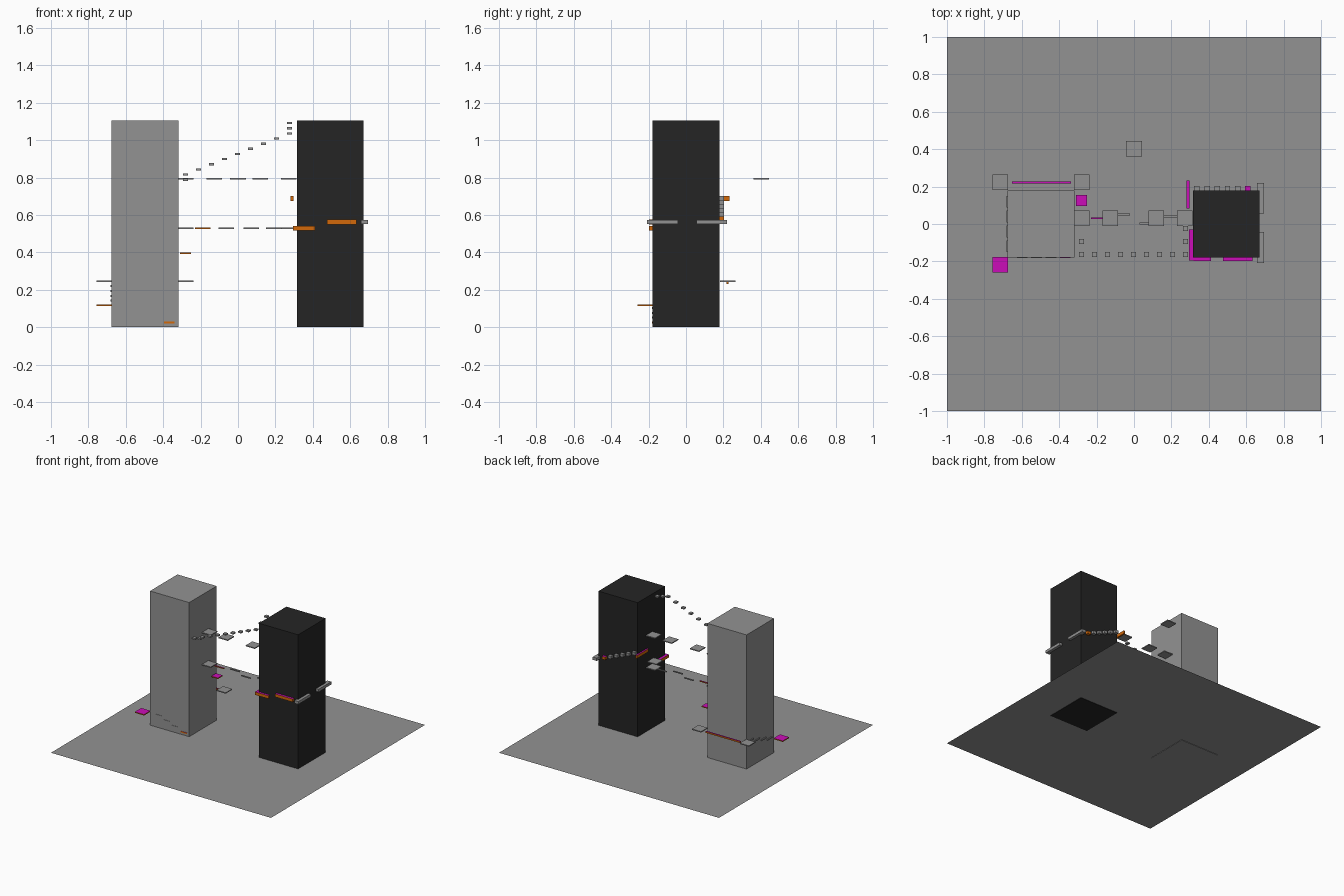
import bpy, bmesh

if "Cube" in bpy.data.objects:
    bpy.data.objects.remove(bpy.data.objects["Cube"])


def material(name, rgb):
    m = bpy.data.materials.new(name)
    m.diffuse_color = (*rgb, 1)
    m.use_nodes = True
    m.node_tree.nodes["Principled BSDF"].inputs["Base Color"].default_value = m.diffuse_color
    return m


GREY = material("mid_grey", (0.29, 0.29, 0.29))
DARK = material("near_black", (0.018, 0.018, 0.018))
ORANGE = material("orange", (0.65, 0.14, 0.003))
MAGENTA = material("magenta", (0.60, 0.004, 0.48))


def box(name, centre, size, mats=(GREY,)):
    """Box; a second material, when given, goes on the upward face."""
    bm = bmesh.new()
    bmesh.ops.create_cube(bm, size=1)
    bm.normal_update()
    for v in bm.verts:
        v.co = [c + s * k for c, s, k in zip(centre, size, v.co)]
    if len(mats) > 1:
        for f in bm.faces:
            f.material_index = int(f.normal.z > 0.5)
    me = bpy.data.meshes.new(name)
    bm.to_mesh(me)
    bm.free()
    for m in mats:
        me.materials.append(m)
    ob = bpy.data.objects.new(name, me)
    bpy.context.collection.objects.link(ob)
    return ob


HOT = (ORANGE, MAGENTA)

# Ground sheet
bm = bmesh.new()
bmesh.ops.create_grid(bm, x_segments=1, y_segments=1, size=1)
for v in bm.verts:
    v.co.z = 0.003
me = bpy.data.meshes.new("ground_sheet")
bm.to_mesh(me)
bm.free()
me.materials.append(GREY)
bpy.context.collection.objects.link(bpy.data.objects.new("ground_sheet", me))

# Two towers
TOWER = (0.356, 0.356, 1.105)
box("light_tower", (-0.497, 0, 0.5525), TOWER)
box("dark_tower", (0.493, 0, 0.5525), TOWER, (DARK,))

# Thin ledges climbing the front and left sides of the light tower
for i in range(4):
    box("front_ledge", (-0.367 - 0.077 * i, -0.177, 0.025 + 0.026 * i),
        (0.057, 0.008, 0.011), HOT if i == 0 else (GREY,))
    box("left_ledge", (-0.677, -0.12 + 0.08 * i, 0.142 + 0.026 * i), (0.008, 0.062, 0.011))

# Square landing plates
P = 0.083
for x, y, z, size, mats in [
    (-0.715, -0.217, 0.117, P, HOT),
    (-0.715, 0.222, 0.245, P, (GREY,)),
    (-0.280, 0.222, 0.245, P, (GREY,)),
    (-0.280, 0.126, 0.395, 0.06, HOT),
    (-0.280, 0.030, 0.530, P, (GREY,)),
    (0.272, 0.030, 0.530, P, (GREY,)),
    (-0.280, 0.030, 0.793, P, (GREY,)),
    (-0.127, 0.030, 0.793, P, (GREY,)),
    (0.000, 0.402, 0.793, P, (GREY,)),
    (0.120, 0.030, 0.793, P, (GREY,)),
    (0.272, 0.030, 0.793, P, (GREY,)),
]:
    box("landing_plate", (x, y, z), (size, size, 0.008), mats)

# Narrow beam behind the light tower
box("rear_beam", (-0.495, 0.222, 0.236), (0.315, 0.012, 0.012), HOT)

# Balance beams between the towers
for i, (x, y) in enumerate([(-0.189, 0.030), (-0.062, 0.051), (0.070, 0.003), (0.190, 0.040)]):
    box("balance_beam", (x, y, 0.530), (0.083, 0.009, 0.008), HOT if i == 0 else (GREY,))

# Ledges around the dark tower
box("corner_ledge_side", (0.306, -0.113, 0.530), (0.026, 0.166, 0.025), HOT)
box("corner_ledge_front", (0.366, -0.187, 0.530), (0.094, 0.019, 0.025), HOT)
box("front_ledge_dark", (0.555, -0.187, 0.5625), (0.158, 0.022, 0.025), HOT)
for y in (-0.126, 0.138):
    box("right_ledge", (0.676, y, 0.5625), (0.036, 0.164, 0.023))

# Rising steps behind the dark tower, ending in a side beam
for i in range(6):
    box("rear_step", (0.609 - 0.0545 * i, 0.189, 0.580 + 0.022 * i),
        (0.029, 0.027, 0.023), HOT if i == 0 else (GREY,))
box("side_beam", (0.289, 0.158, 0.688), (0.014, 0.15, 0.026), HOT)

# Stepping stones climbing to the top of the dark tower
stones = [(-0.28, -0.093)] + [(-0.28 + 0.0695 * i, -0.162) for i in range(9)]
stones += [(0.276, -0.093), (0.276, -0.023)]
for i, (x, y) in enumerate(stones):
    box("stepping_stone", (x, y, 0.789 + 0.0275 * i), (0.027, 0.027, 0.012))
